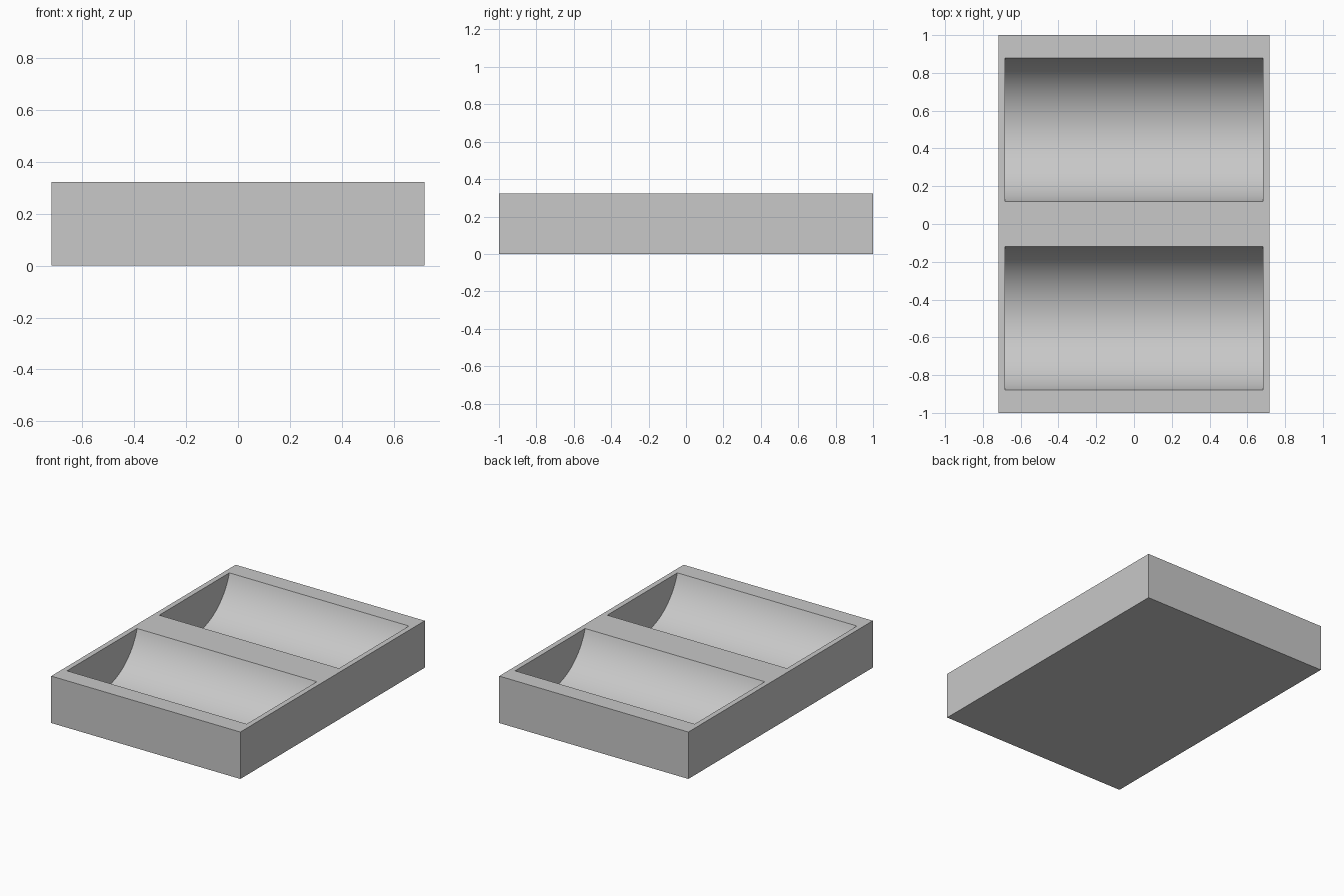
import bpy
import bmesh
import math

default = bpy.data.objects.get("Cube")
if default:
    bpy.data.objects.remove(default, do_unlink=True)

# Overall sizes
HALF_X, HALF_Y, HEIGHT = 0.718, 1.0, 0.322
TROUGH_X, TROUGH_Y, DEPTH = 0.682, 0.38, 0.282
SEGMENTS = 48

# Plain grey material
grey = bpy.data.materials.new("plain grey")
grey.use_nodes = True
colour = (0.58, 0.58, 0.58, 1.0)
grey.diffuse_color = colour
grey.node_tree.nodes["Principled BSDF"].inputs["Base Color"].default_value = colour


def prism(name, profile, half_length):
    """Extrude a closed (y, z) profile along x, centred on x = 0."""
    bm = bmesh.new()
    face = bm.faces.new([bm.verts.new((-half_length, y, z)) for y, z in profile])
    extruded = bmesh.ops.extrude_face_region(bm, geom=[face])["geom"]
    moved = [v for v in extruded if isinstance(v, bmesh.types.BMVert)]
    bmesh.ops.translate(bm, verts=moved, vec=(2 * half_length, 0, 0))
    bmesh.ops.recalc_face_normals(bm, faces=bm.faces)
    mesh = bpy.data.meshes.new(name)
    bm.to_mesh(mesh)
    bm.free()
    mesh.materials.append(grey)
    obj = bpy.data.objects.new(name, mesh)
    bpy.context.collection.objects.link(obj)
    return obj


def trough_profile(centre_y):
    """Circular arc hollow, open above the rim."""
    radius = (TROUGH_Y ** 2 + DEPTH ** 2) / (2 * DEPTH)
    centre_z = HEIGHT - DEPTH + radius
    half_angle = math.asin(TROUGH_Y / radius)
    arc = []
    for i in range(SEGMENTS + 1):
        a = half_angle * (2 * i / SEGMENTS - 1)
        arc.append((centre_y + radius * math.sin(a), centre_z - radius * math.cos(a)))
    above = HEIGHT + 0.1
    return arc + [(centre_y + TROUGH_Y, above), (centre_y - TROUGH_Y, above)]


# Solid block
tray = prism("tray", [(-HALF_Y, 0), (HALF_Y, 0), (HALF_Y, HEIGHT), (-HALF_Y, HEIGHT)], HALF_X)
bpy.context.view_layer.objects.active = tray
tray.select_set(True)

# Two curved hollows
for side, centre_y in (("front", -0.5), ("back", 0.5)):
    cutter = prism(side + "_trough_cutter", trough_profile(centre_y), TROUGH_X)
    cutter.hide_render = True
    cut = tray.modifiers.new(side + "_trough", "BOOLEAN")
    cut.operation = "DIFFERENCE"
    cut.solver = "EXACT"
    cut.object = cutter
    bpy.ops.object.modifier_apply(modifier=cut.name)
    bpy.data.objects.remove(cutter, do_unlink=True)

bpy.ops.object.shade_smooth_by_angle(angle=math.radians(30))
